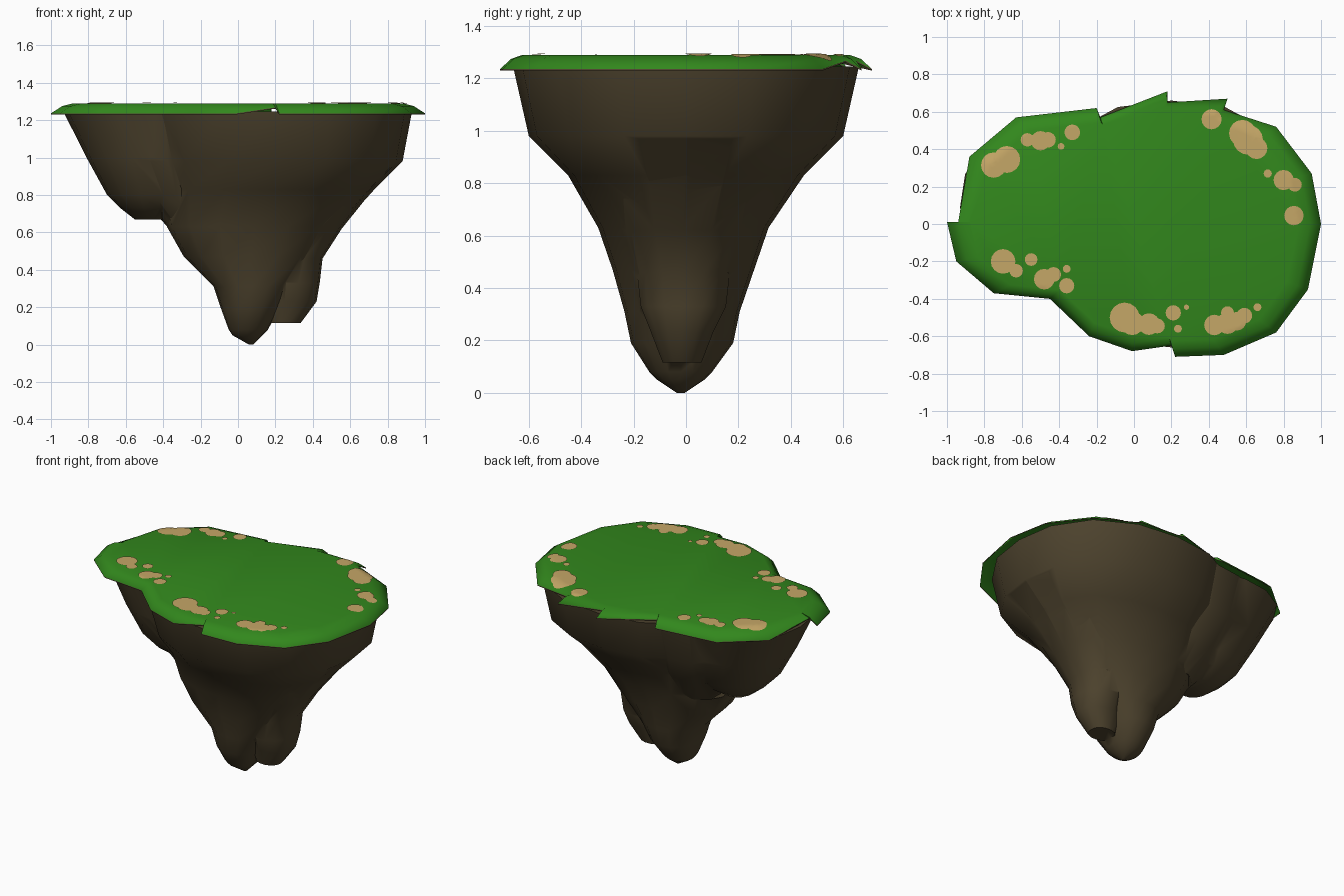
import bpy, bmesh, math
from mathutils import Vector
from mathutils.bvhtree import BVHTree

if "Cube" in bpy.data.objects:
    bpy.data.objects.remove(bpy.data.objects["Cube"])


def material(name, col):
    m = bpy.data.materials.new(name)
    m.diffuse_color = (*col, 1)
    m.use_nodes = True
    m.node_tree.nodes["Principled BSDF"].inputs["Base Color"].default_value = m.diffuse_color
    return m


ROCK = material("brown rock", (0.075, 0.056, 0.027))
GRASS = material("green grass", (0.032, 0.245, 0.012))
SAND = material("tan dirt", (0.56, 0.385, 0.135))


def finish(bm, name, mats, angle=50):
    me = bpy.data.meshes.new(name)
    bm.to_mesh(me)
    bm.free()
    ob = bpy.data.objects.new(name, me)
    bpy.context.collection.objects.link(ob)
    for m in mats:
        me.materials.append(m)
    smooth(ob, angle)
    return ob


def smooth(ob, angle):
    bpy.ops.object.select_all(action='DESELECT')
    ob.select_set(True)
    bpy.context.view_layer.objects.active = ob
    bpy.ops.object.shade_smooth_by_angle(angle=math.radians(angle))


def bridge(bm, rings):
    n = len(rings[0])
    return [bm.faces.new((a[i], a[(i + 1) % n], b[(i + 1) % n], b[i]))
            for a, b in zip(rings, rings[1:]) for i in range(n)]


def loft(name, rings, n=16, power=2.3):
    """Closed rock lump through rounded rings (z, cx, cy, rx, ry)."""
    bm = bmesh.new()
    loops = []
    for z, cx, cy, rx, ry in rings:
        loop = []
        for i in range(n):
            t = 2 * math.pi * i / n
            c, s = math.cos(t), math.sin(t)
            k = (abs(c) ** power + abs(s) ** power) ** (-1 / power)
            loop.append(bm.verts.new((cx + rx * k * c, cy + ry * k * s, z)))
        loops.append(loop)
    bridge(bm, loops)
    bm.faces.new(loops[0])
    bm.faces.new(loops[-1])
    bmesh.ops.recalc_face_normals(bm, faces=bm.faces)
    return finish(bm, name, [ROCK])


# rock: main cone, left ledge, shoulder between them and second tip, joined
rock = loft("rock_base", [
    (0.0, 0.07, -0.02, 0.012, 0.015), (0.05, 0.05, -0.02, 0.08, 0.09),
    (0.08, 0.055, -0.02, 0.105, 0.12), (0.19, 0.065, -0.015, 0.155, 0.195),
    (0.31, 0.08, -0.015, 0.21, 0.22), (0.47, 0.07, -0.01, 0.36, 0.27),
    (0.63, 0.085, -0.01, 0.465, 0.325), (0.83, 0.16, 0, 0.57, 0.45),
    (0.98, 0.21, 0, 0.67, 0.60), (1.245, 0.2, 0, 0.73, 0.66)])
ledge = loft("rock_ledge", [
    (0.668, -0.45, 0.06, 0.10, 0.12), (0.73, -0.42, 0.06, 0.21, 0.21),
    (0.80, -0.40, 0.06, 0.30, 0.28), (1.0, -0.42, 0.07, 0.39, 0.37),
    (1.238, -0.45, 0.09, 0.48, 0.45)], power=2.25)
shoulder = loft("rock_shoulder", [
    (0.61, -0.16, 0.03, 0.20, 0.22), (0.80, -0.20, 0.05, 0.33, 0.33),
    (0.98, -0.21, 0.065, 0.42, 0.43), (1.24, -0.2, 0.075, 0.5, 0.49)])
tip = loft("rock_second_tip", [
    (0.115, 0.25, -0.015, 0.085, 0.075), (0.23, 0.28, -0.015, 0.14, 0.12),
    (0.33, 0.29, -0.01, 0.147, 0.165), (0.46, 0.30, -0.01, 0.152, 0.18),
    (0.62, 0.34, -0.01, 0.215, 0.245), (0.8, 0.40, 0, 0.30, 0.31),
    (0.97, 0.5, 0, 0.37, 0.4)], n=14)
for part in (ledge, shoulder, tip):
    mod = rock.modifiers.new("join", 'BOOLEAN')
    mod.operation = 'UNION'
    mod.solver = 'EXACT'
    mod.object = part
    bpy.context.view_layer.objects.active = rock
    bpy.ops.object.modifier_apply(modifier=mod.name)
    bpy.data.objects.remove(part)
smooth(rock, 65)

# grass cap: ragged rim, third value 1 marks a raised notch
rim = [(1, 0, 0), (.95, .27, 0), (.76, .52, 0), (.48, .61, 1), (.50, .67, 0),
       (.18, .65, 1), (.18, .71, 0), (-.18, .57, 1), (-.20, .62, 0),
       (-.63, .57, 0), (-.88, .36, 0), (-.94, .01, 1), (-1, .012, 0),
       (-.95, -.2, 0), (-.75, -.37, 0), (-.45, -.40, 0), (-.24, -.60, 0),
       (-.01, -.68, 0), (.20, -.65, 1), (.22, -.71, 0), (.48, -.70, 0),
       (.76, -.58, 0), (.93, -.35, 0)]
bm = bmesh.new()
hem, outer, middle, inner = [], [], [], []
for x, y, notch in rim:
    z = 1.268 if notch else 1.236
    hem.append(bm.verts.new((x, y, z - 0.006)))
    outer.append(bm.verts.new((x, y, z)))
    k = 0.975 if notch else 0.94
    middle.append(bm.verts.new((x * k, y * k, 1.275)))
    k = 0.93 if notch else 0.88
    inner.append(bm.verts.new((x * k, y * k, 1.29)))
# thin brown soil hem along the lower edge
for f in bridge(bm, [hem, outer]):
    f.material_index = 1
bridge(bm, [outer, middle, inner])
bm.faces.new(inner)
bmesh.ops.triangulate(bm, faces=[f for f in bm.faces if len(f.verts) > 4])
surface = BVHTree.FromBMesh(bm)
finish(bm, "grass_cap", [GRASS, ROCK], 60)

# bare dirt patches: groups of overlapping thin discs (x, y, radius)
patches = [(-.75, .315, .068), (-.68, .345, .072), (-.57, .45, .036),
           (-.50, .445, .052), (-.46, .45, .042), (-.39, .415, .018), (-.33, .49, .042),
           (.415, .56, .054), (.58, .485, .072), (.61, .45, .08), (.655, .405, .058),
           (.715, .27, .022), (.80, .235, .054), (.86, .21, .037), (.855, .045, .052),
           (-.70, -.20, .066), (-.63, -.25, .036), (-.55, -.19, .034),
           (-.48, -.295, .055), (-.43, -.27, .04), (-.36, -.24, .021), (-.36, -.33, .041),
           (-.05, -.50, .08), (-.01, -.53, .064), (.08, -.535, .058), (.125, -.545, .04),
           (.21, -.475, .041), (.235, -.56, .021), (.28, -.445, .014),
           (.43, -.54, .055), (.50, -.53, .058), (.50, -.475, .035),
           (.55, -.52, .05), (.59, -.49, .042), (.66, -.445, .021)]
bm = bmesh.new()


def on_grass(x, y, lift):
    hit = surface.ray_cast(Vector((x, y, 2)), Vector((0, 0, -1)))[0]
    return bm.verts.new((x, y, (hit.z if hit else 1.25) + lift))


for n, (x, y, r) in enumerate(patches):
    lift = 0.004 + 0.0004 * (n % 3)
    loops = [[on_grass(x + r * k * math.cos(i * math.pi / 8),
                       y + r * k * math.sin(i * math.pi / 8), lift)
              for i in range(16)] for k in (1, 0.75, 0.5, 0.25)]
    bridge(bm, loops)
    bm.faces.new(loops[-1])
finish(bm, "dirt_patches", [SAND], 60)
